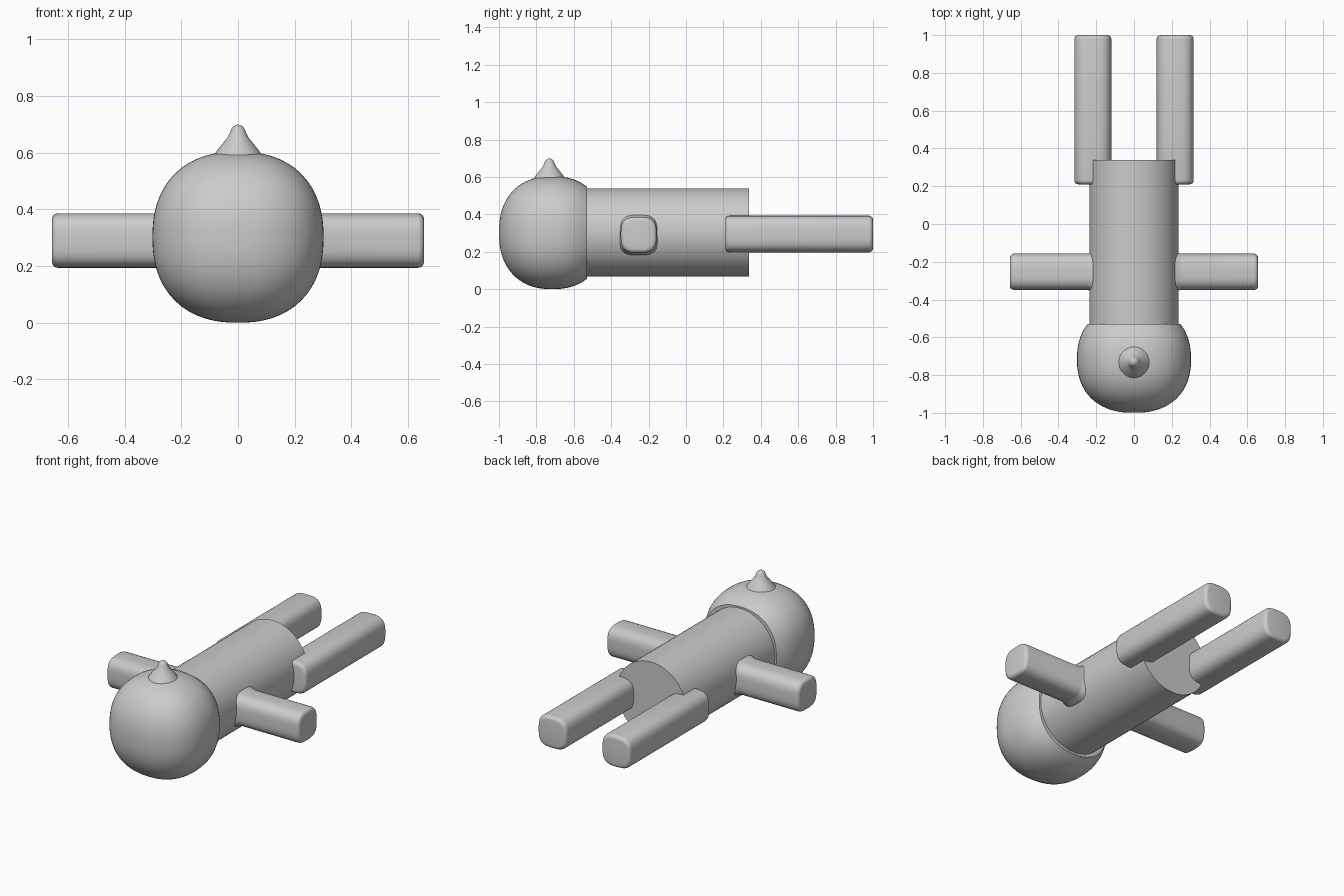
import bpy, bmesh
from math import sin, cos, pi, radians
from mathutils import Vector

if "Cube" in bpy.data.objects:
    bpy.data.objects.remove(bpy.data.objects["Cube"])


def loft(name, origin, axis, rings, power=2.0, sides=48):
    """Skin superellipse rings (distance along axis, radius) into a capped solid."""
    axis = Vector(axis)
    u = Vector((0, 0, 1)) if abs(axis.z) < 0.5 else Vector((1, 0, 0))
    v = axis.cross(u)
    bm = bmesh.new()
    loops = []
    for d, r in rings:
        loop = []
        for i in range(sides):
            c, s = cos(2 * pi * i / sides), sin(2 * pi * i / sides)
            k = r / (abs(c) ** power + abs(s) ** power) ** (1 / power)
            loop.append(bm.verts.new(Vector(origin) + axis * d + (u * c + v * s) * k))
        loops.append(loop)
    for a, b in zip(loops, loops[1:]):
        for i in range(sides):
            j = (i + 1) % sides
            bm.faces.new((a[i], a[j], b[j], b[i]))
    bm.faces.new(loops[0][::-1])
    bm.faces.new(loops[-1])
    bmesh.ops.recalc_face_normals(bm, faces=bm.faces[:])
    mesh = bpy.data.meshes.new(name)
    bm.to_mesh(mesh)
    bm.free()
    obj = bpy.data.objects.new(name, mesh)
    bpy.context.collection.objects.link(obj)
    bpy.ops.object.select_all(action='DESELECT')
    obj.select_set(True)
    bpy.context.view_layer.objects.active = obj
    bpy.ops.object.shade_smooth_by_angle(angle=radians(40))
    return obj


def rounded_end(length, r, bevel, steps=5):
    """Rings for a softly rounded end finishing at the given length."""
    return [(length - bevel + bevel * sin(a), r - bevel + bevel * cos(a))
            for a in (pi / 2 * i / steps for i in range(steps + 1))]


ZC = 0.303

# Head: slightly squared ball, cut flat where it meets the body
P = 2.3
head_rings = []
for i in range(25):
    a = pi * (0.03 + 0.60 * i / 24)
    t = max(-0.997, min(0.65, -cos(a) * (1.0 if cos(a) > 0 else 1.65)))
    if head_rings and 0.285 * t - head_rings[-1][0] < 0.001:
        continue
    head_rings.append((0.285 * t, 0.302 * (1 - abs(t) ** P) ** (1 / P)))
loft("head", (0, -0.715, 0.302), (0, 1, 0), head_rings, P, 64)

# Nose: pointed bump with a flared base
loft("nose", (0, -0.73, 0), (0, 0, 1),
     [(0.54, 0.12), (0.59, 0.086), (0.61, 0.072), (0.635, 0.052), (0.655, 0.036),
      (0.672, 0.028), (0.685, 0.023), (0.693, 0.016), (0.698, 0.008), (0.699, 0.002)], 2, 32)

# Body: plain cylinder lying along y
loft("body", (0, 0, ZC), (0, 1, 0), [(-0.56, 0.236), (0.338, 0.236)], 2, 64)

# Arms and legs: rounded-square bars on both sides
for side, label in ((1, "right"), (-1, "left")):
    loft(label + "_arm", (0, -0.253, 0.29), (side, 0, 0),
         [(0.15, 0.115), (0.22, 0.106), (0.235, 0.099), (0.25, 0.096)]
         + rounded_end(0.657, 0.096, 0.022), 3.2)
    start = [(0.21 + 0.99 - d, r) for d, r in reversed(rounded_end(0.99, 0.098, 0.022))]
    loft(label + "_leg", (side * 0.218, 0, 0.295), (0, 1, 0),
         start + rounded_end(1.0, 0.098, 0.022), 3.2)
